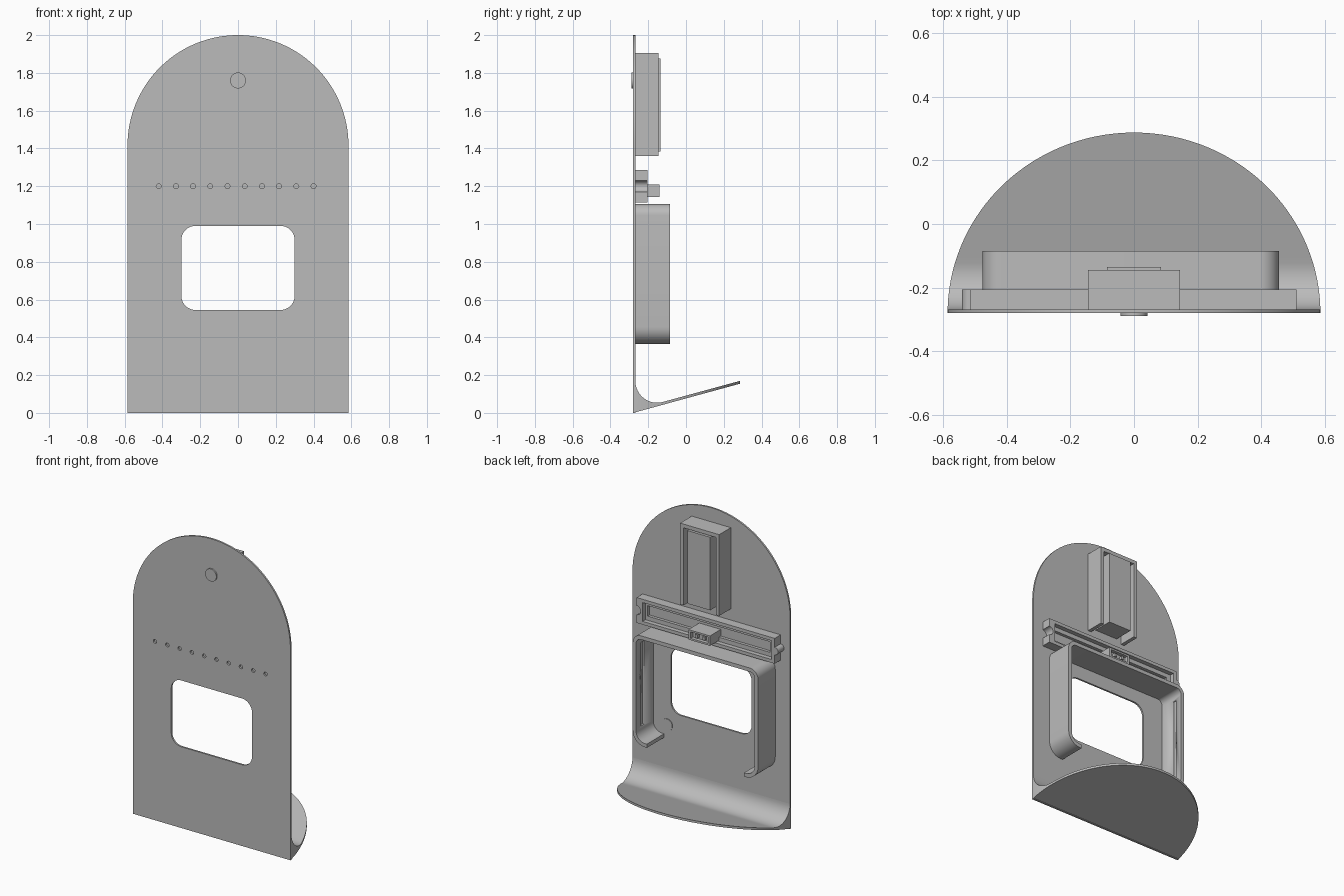
import bpy, bmesh, math

cube = bpy.data.objects.get("Cube")
if cube:
    bpy.data.objects.remove(cube)

grey = bpy.data.materials.new("light grey plastic")
grey.use_nodes = True
colour = (0.5, 0.5, 0.5, 1)
grey.diffuse_color = colour
grey.node_tree.nodes["Principled BSDF"].inputs["Base Color"].default_value = colour


def arc(cx, cz, r, a0, a1, n=10):
    angles = [math.radians(a0 + (a1 - a0) * i / n) for i in range(n + 1)]
    return [(cx + r * math.cos(a), cz + r * math.sin(a)) for a in angles]


def circle(cx, cz, r, n=24):
    return arc(cx, cz, r, 0, 360, n)[:-1]


def rect(x0, x1, z0, z1):
    return [(x0, z0), (x1, z0), (x1, z1), (x0, z1)]


def rounded(x0, x1, z0, z1, low, top):
    """Rounded rectangle, running from the bottom right round to the bottom left."""
    return (arc(x1 - low, z0 + low, low, -90, 0) + arc(x1 - top, z1 - top, top, 0, 90)
            + arc(x0 + top, z1 - top, top, 90, 180) + arc(x0 + low, z0 + low, low, 180, 270))


def finish(obj):
    obj.data.materials.clear()
    obj.data.materials.append(grey)
    bpy.ops.object.select_all(action='DESELECT')
    obj.select_set(True)
    bpy.context.view_layer.objects.active = obj
    bpy.ops.object.shade_smooth_by_angle(angle=math.radians(30))
    return obj


def slab(name, loops, y0, y1):
    """Front-view outline (inner loops become holes) extruded from y0 to y1."""
    curve = bpy.data.curves.new(name, 'CURVE')
    curve.dimensions = '2D'
    curve.fill_mode = 'BOTH'
    curve.extrude = (y1 - y0) / 2
    for loop in loops:
        spline = curve.splines.new('POLY')
        spline.points.add(len(loop) - 1)
        for point, (x, z) in zip(spline.points, loop):
            point.co = (x, z, 0, 1)
        spline.use_cyclic_u = True
    obj = bpy.data.objects.new(name, curve)
    bpy.context.collection.objects.link(obj)
    obj.location.y = (y0 + y1) / 2
    obj.rotation_euler.x = math.pi / 2
    bpy.ops.object.select_all(action='DESELECT')
    obj.select_set(True)
    bpy.context.view_layer.objects.active = obj
    bpy.ops.object.convert(target='MESH')
    obj = bpy.context.view_layer.objects.active
    bm = bmesh.new()
    bm.from_mesh(obj.data)
    bmesh.ops.remove_doubles(bm, verts=bm.verts, dist=1e-5)
    bmesh.ops.recalc_face_normals(bm, faces=bm.faces)
    bm.to_mesh(obj.data)
    bm.free()
    return finish(obj)


HALF, FRONT, BACK = 0.585, -0.28, -0.268

# Arched back plate with window and a row of small holes
holes = [circle(-0.42 + 0.0911 * i, 1.2, 0.013, 16) for i in range(10)]
arch = [(-HALF, 0), (HALF, 0)] + arc(0, 2 - HALF, HALF, 0, 180, 64)
slab("back_plate", [arch, rounded(-0.3, 0.3, 0.545, 0.99, 0.075, 0.075)] + holes, FRONT, BACK)
slab("front_button", [circle(0, 1.76, 0.042, 32)], -0.289, FRONT)
slab("rear_disc", [circle(0.327, 0.457, 0.04, 32)], BACK, BACK + 0.004)

# Sloping half-round tray, filleted into the plate
SLOPE, THICK, DEPTH, R = 0.273, 0.015, 0.567, 0.115
tilt = math.atan(SLOPE)
tangent = R / math.tan((math.pi / 2 - tilt) / 2)
cy, cz = BACK + R, SLOPE * (BACK - FRONT) + THICK + tangent
rows = []
for i in range(17):
    a = (math.pi / 2 + tilt) * i / 16
    rows.append((cy - R * math.cos(a), cz - R * math.sin(a)))
start = math.asin((rows[-1][0] - FRONT) / DEPTH)
for i in range(1, 33):
    y = FRONT + DEPTH * math.sin(start + (math.pi / 2 - start) * i / 32)
    rows.append((y, SLOPE * (y - FRONT) + THICK))
bm = bmesh.new()
previous = None
for y, top in rows:
    w = HALF * math.sqrt(max(0, 1 - ((y - FRONT) / DEPTH) ** 2))
    low = SLOPE * (y - FRONT)
    ring = [bm.verts.new(p) for p in ((-w, y, low), (w, y, low), (w, y, top), (-w, y, top))]
    if previous:
        for k in range(4):
            j = (k + 1) % 4
            bm.faces.new((previous[k], previous[j], ring[j], ring[k]))
    else:
        bm.faces.new(ring)
    previous = ring
bmesh.ops.remove_doubles(bm, verts=bm.verts, dist=1e-5)
bmesh.ops.recalc_face_normals(bm, faces=bm.faces)
mesh = bpy.data.meshes.new("tray")
bm.to_mesh(mesh)
bm.free()
tray = bpy.data.objects.new("tray", mesh)
bpy.context.collection.objects.link(tray)
finish(tray)

# Device frame: top and side walls that curl in at the bottom
x0, x1, z0, z1, wall = -0.475, 0.455, 0.365, 1.105, 0.025
outer = [(0.35, z0)] + rounded(x0, x1, z0, z1, 0.09, 0.06) + [(-0.37, z0)]
inner = rounded(x0 + wall, x1 - wall, z0 + wall, z1 - wall, 0.09 - wall, 0.06 - wall)
inner = [(0.35, z0 + wall)] + inner + [(-0.37, z0 + wall)]
frame = slab("device_frame", [outer + inner[::-1]], BACK, -0.085)

# Long grooves on the inside of the frame walls
for side, x in (("right", x0 + wall), ("left", x1 - wall)):
    cutter = slab(side + "_groove_cutter", [rect(x - 0.013, x + 0.013, 0.47, 1.03)], -0.17, -0.135)
    cutter.hide_render = True
    cutter.hide_viewport = True
    cut = frame.modifiers.new(side + "_groove", 'BOOLEAN')
    cut.operation = 'DIFFERENCE'
    cut.solver = 'EXACT'
    cut.object = cutter

# Channel bar with a round tab at one end and a matching notch at the other
bar = ([(-0.515, 1.115), (0.51, 1.115)] + arc(0.51, 1.2, 0.03, 270, 90)
       + [(0.51, 1.285), (-0.515, 1.285)] + arc(-0.515, 1.2, 0.025, 90, 270))
slab("bar_floor", [bar], BACK, -0.255)
slab("bar_step", [bar, rect(-0.46, 0.45, 1.165, 1.235)], -0.255, -0.235)
slab("bar_rim", [bar, rect(-0.49, 0.465, 1.137, 1.263)], -0.235, -0.205)

# Connector block in the middle of the bar
block = rect(-0.08, 0.08, 1.143, 1.21)
slab("connector_body", [block], -0.255, -0.165)
slab("connector_rim", [block, rect(-0.065, 0.065, 1.155, 1.198)], -0.165, -0.14)
for x in (-0.03, 0.025):
    slab("connector_pin", [rect(x - 0.008, x + 0.008, 1.165, 1.188)], -0.165, -0.145)

# Upper holder: three walls, open below, around a raised core
w, t = 0.145, 0.025
walls = [(-w, 1.36), (-w + t, 1.36), (-w + t, 1.905 - t), (w - t, 1.905 - t),
         (w - t, 1.36), (w, 1.36), (w, 1.905), (-w, 1.905)]
slab("holder_walls", [walls], BACK, -0.145)
slab("holder_core", [rect(-0.085, 0.085, 1.385, 1.875)], BACK, -0.135)
